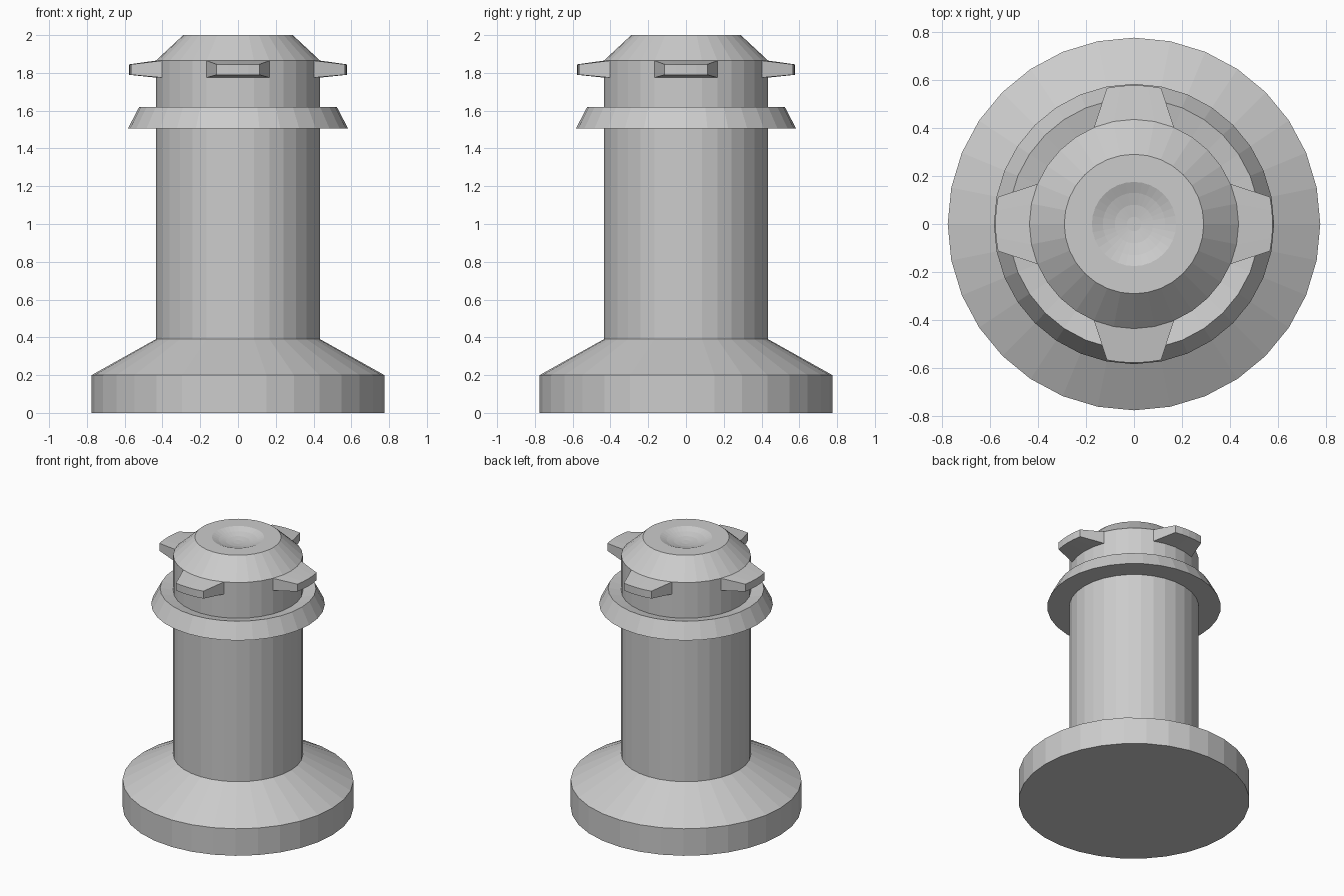
import bpy, bmesh
from math import sin, cos, pi, radians

cube = bpy.data.objects.get("Cube")
if cube:
    bpy.data.objects.remove(cube, do_unlink=True)

SIDES = 32
BODY_R = 0.435

grey = bpy.data.materials.new("plain grey")
grey.use_nodes = True
colour = (0.6, 0.6, 0.6, 1)
grey.diffuse_color = colour
grey.node_tree.nodes["Principled BSDF"].inputs["Base Color"].default_value = colour


def finish(name, bm):
    bmesh.ops.recalc_face_normals(bm, faces=bm.faces)
    mesh = bpy.data.meshes.new(name)
    bm.to_mesh(mesh)
    bm.free()
    mesh.materials.append(grey)
    obj = bpy.data.objects.new(name, mesh)
    bpy.context.collection.objects.link(obj)
    return obj


def lathe(name, profile, closed=False):
    """Turn (radius, height) points around z; open profiles get end caps."""
    bm = bmesh.new()
    rings = [[bm.verts.new((r * cos(2 * pi * i / SIDES), r * sin(2 * pi * i / SIDES), z))
              for i in range(SIDES)] for r, z in profile]
    pairs = list(zip(rings, rings[1:]))
    if closed:
        pairs.append((rings[-1], rings[0]))
    else:
        bm.faces.new(rings[0])
        bm.faces.new(rings[-1])
    for a, b in pairs:
        for i in range(SIDES):
            j = (i + 1) % SIDES
            bm.faces.new((a[i], a[j], b[j], b[i]))
    return finish(name, bm)


# Flared base, column and chamfered head with a shallow dimple
lathe("column", [(0.775, 0), (0.775, 0.2), (BODY_R, 0.39), (BODY_R, 1.865), (0.29, 2),
                 (0.175, 2), (0.13, 1.982), (0.08, 1.969), (0.03, 1.963)])

# Tapered collar with a slightly dished top
lathe("collar", [(0.43, 1.505), (0.583, 1.505), (0.523, 1.62), (0.43, 1.6)], closed=True)


def lug(name, heading):
    """Wedge that narrows outward, with curved root and tip."""
    bm = bmesh.new()
    sections = []
    for k in range(-2, 3):
        root, tip = heading + radians(11.25 * k), heading + radians(5.625 * k)
        corners = [(BODY_R, root, 1.775), (0.577, tip, 1.79),
                   (0.577, tip, 1.845), (BODY_R, root, 1.865)]
        sections.append([bm.verts.new((r * cos(a), r * sin(a), z)) for r, a, z in corners])
    for a, b in zip(sections, sections[1:]):
        for i in range(4):
            j = (i + 1) % 4
            bm.faces.new((a[i], a[j], b[j], b[i]))
    bm.faces.new(sections[0])
    bm.faces.new(sections[-1])
    return finish(name, bm)


# Four lugs around the head
for n, side in enumerate(("left", "back", "right", "front")):
    lug(side + "_lug", n * pi / 2)
